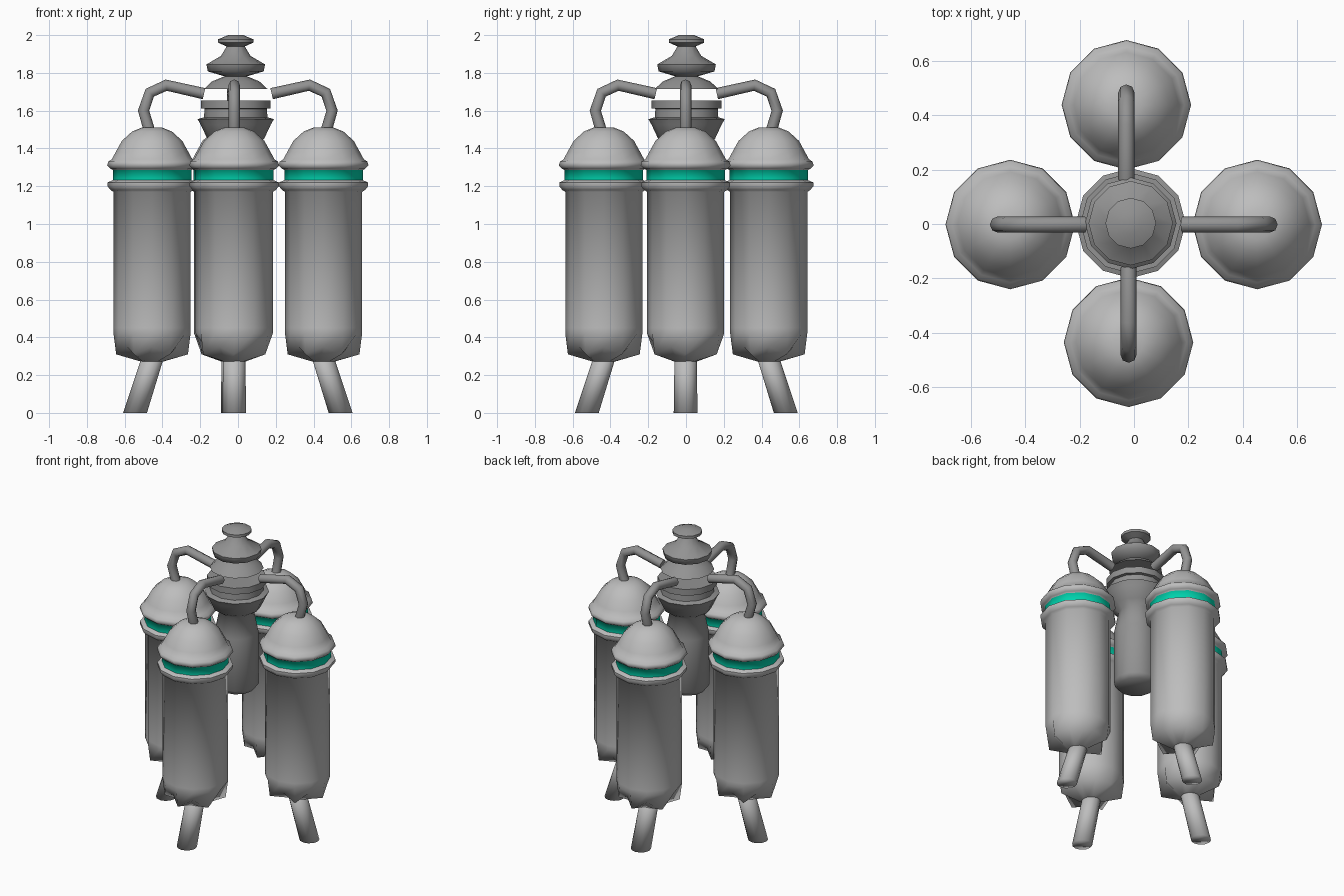
import bpy, bmesh, math
from mathutils import Matrix, Vector

if "Cube" in bpy.data.objects:
    bpy.data.objects.remove(bpy.data.objects["Cube"])


def material(name, rgb):
    m = bpy.data.materials.new(name)
    m.diffuse_color = (*rgb, 1)
    m.use_nodes = True
    m.node_tree.nodes["Principled BSDF"].inputs["Base Color"].default_value = m.diffuse_color
    return m


LIGHT = material("light_grey_metal", (0.51, 0.51, 0.51))
DARK = material("dark_grey_metal", (0.29, 0.29, 0.29))
TEAL = material("teal_band", (0.0, 0.65, 0.42))


def finish(bm, name, mats, loc, angle, limit=65):
    """Smooth shading that keeps hard edges, then make the object."""
    bmesh.ops.recalc_face_normals(bm, faces=bm.faces)
    for f in bm.faces:
        f.smooth = True
    for e in bm.edges:
        e.smooth = len(e.link_faces) == 2 and e.calc_face_angle(0) < math.radians(limit)
    mesh = bpy.data.meshes.new(name)
    bm.to_mesh(mesh)
    bm.free()
    for m in mats:
        mesh.materials.append(m)
    ob = bpy.data.objects.new(name, mesh)
    ob.matrix_world = Matrix.Translation(loc) @ Matrix.Rotation(angle, 4, 'Z')
    bpy.context.collection.objects.link(ob)


def lathe(name, profile, mats, loc=(0, 0, 0), angle=0, sides=12,
          band=None, scallop=None, limit=65):
    """Turn (radius, z[, x shift]) rings; band = z range for material 1;
    scallop = ring index whose odd corners are pulled in and up."""
    bm = bmesh.new()
    rings = []
    for k, p in enumerate(profile):
        r, z = p[:2]
        dx = p[2] if len(p) > 2 else 0
        ring = []
        for i in range(sides):
            a = 2 * math.pi * i / sides
            pulled = k == scallop and i % 2
            rr, zz = (r * 0.8, z + 0.04) if pulled else (r, z)
            ring.append(bm.verts.new((rr * math.cos(a) + dx, rr * math.sin(a), zz)))
        rings.append(ring)
    for lo, hi in zip(rings, rings[1:]):
        for i in range(sides):
            j = (i + 1) % sides
            bm.faces.new((lo[i], lo[j], hi[j], hi[i]))
    bm.faces.new(rings[0][::-1])
    bm.faces.new(rings[-1])
    if band:
        for f in bm.faces:
            zs = [v.co.z for v in f.verts]
            if min(zs) > band[0] and max(zs) < band[1]:
                f.material_index = 1
    finish(bm, name, mats, loc, angle, limit)


def pipe(name, points, radius, loc, angle):
    cu = bpy.data.curves.new(name, 'CURVE')
    cu.dimensions = '3D'
    cu.bevel_depth = radius
    cu.bevel_resolution = 2
    cu.use_fill_caps = True
    sp = cu.splines.new('POLY')
    sp.points.add(len(points) - 1)
    for p, (x, z) in zip(sp.points, points):
        p.co = (x, 0, z, 1)
    tmp = bpy.data.objects.new("tmp", cu)
    bpy.context.collection.objects.link(tmp)
    bm = bmesh.new()
    bm.from_mesh(bpy.data.meshes.new_from_object(tmp))
    bpy.data.objects.remove(tmp)
    bmesh.ops.remove_doubles(bm, verts=bm.verts, dist=0.0005)
    for f in bm.faces:
        f.material_index = 0
    finish(bm, name, [DARK], loc, angle)


# tank: scalloped base, body, lower ring, teal band, upper ring, dome
TANK = [(0.06, 0.272), (0.19, 0.31), (0.204, 0.42), (0.204, 0.45), (0.204, 1.17),
        (0.220, 1.18), (0.236, 1.20), (0.236, 1.22), (0.208, 1.232),
        (0.208, 1.286), (0.220, 1.292), (0.238, 1.31), (0.232, 1.33),
        (0.213, 1.343), (0.193, 1.38), (0.160, 1.44), (0.105, 1.49), (0.055, 1.51)]
# foot leaning outwards
LEG = [(0.063, 0.0, 0.09), (0.058, 0.36, -0.025)]
# pipe bending from dome top to hub, x measured from the tank centre
PIPE = [(0.01, 1.48), (0.045, 1.60), (0.012, 1.695), (-0.075, 1.735), (-0.275, 1.69)]

for side, (x, y), deg in (("right", (0.453, -0.002), 0), ("back", (-0.028, 0.438), 90),
                          ("left", (-0.455, -0.002), 180), ("front", (-0.02, -0.435), 270)):
    a, loc = math.radians(deg), Vector((x, y, 0))
    lathe(side + "_tank", TANK, [LIGHT, TEAL], loc, a, band=(1.231, 1.287), scallop=1)
    lathe(side + "_leg", LEG, [LIGHT], loc, a, limit=120)
    pipe(side + "_pipe", PIPE, 0.03, loc, a)

# central hub: lower column with collar and disc, then the finial above the gap
HUB = (-0.012, 0.003, 0)
lathe("hub_column",
      [(0.115, 0.895), (0.138, 0.925), (0.136, 1.28), (0.108, 1.42), (0.150, 1.45),
       (0.185, 1.525), (0.202, 1.555), (0.168, 1.565), (0.165, 1.61),
       (0.185, 1.612), (0.185, 1.655)], [DARK], HUB)
lathe("hub_finial",
      [(0.168, 1.715), (0.125, 1.755), (0.06, 1.782), (0.148, 1.808), (0.155, 1.845),
       (0.078, 1.89), (0.048, 1.94), (0.093, 1.96), (0.093, 1.978), (0.04, 2.0)],
      [DARK], HUB)
